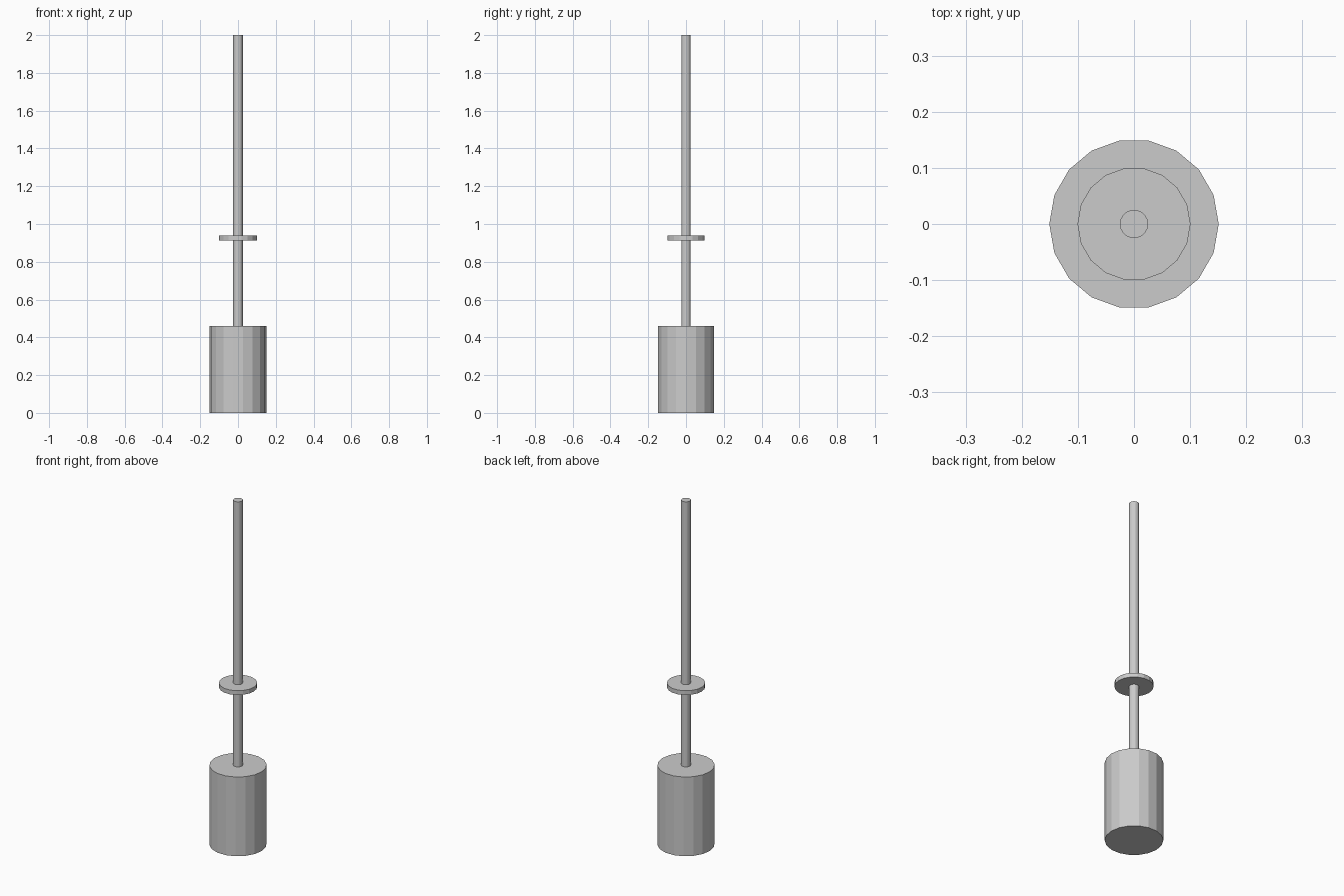
import bpy, bmesh, math
from mathutils import Matrix

if "Cube" in bpy.data.objects:
    bpy.data.objects.remove(bpy.data.objects["Cube"])

SIDES = 18


def cylinder(name, radius, z0, z1):
    """Flat-shaded capped cylinder with a corner on the x axis."""
    bm = bmesh.new()
    place = Matrix.Translation((0, 0, (z0 + z1) / 2)) @ Matrix.Rotation(math.pi / 2, 4, 'Z')
    bmesh.ops.create_cone(bm, cap_ends=True, segments=SIDES, radius1=radius,
                          radius2=radius, depth=z1 - z0, matrix=place)
    mesh = bpy.data.meshes.new(name)
    bm.to_mesh(mesh)
    bm.free()
    obj = bpy.data.objects.new(name, mesh)
    bpy.context.collection.objects.link(obj)
    return obj


# Heavy cylinder at the bottom
cylinder("base_cylinder", 0.151, 0.0, 0.46)
# Thin collar part way up the rod
cylinder("collar_disc", 0.1007, 0.913, 0.938)
# Long rod, seated slightly into the base
cylinder("rod", 0.0252, 0.45, 2.0)
